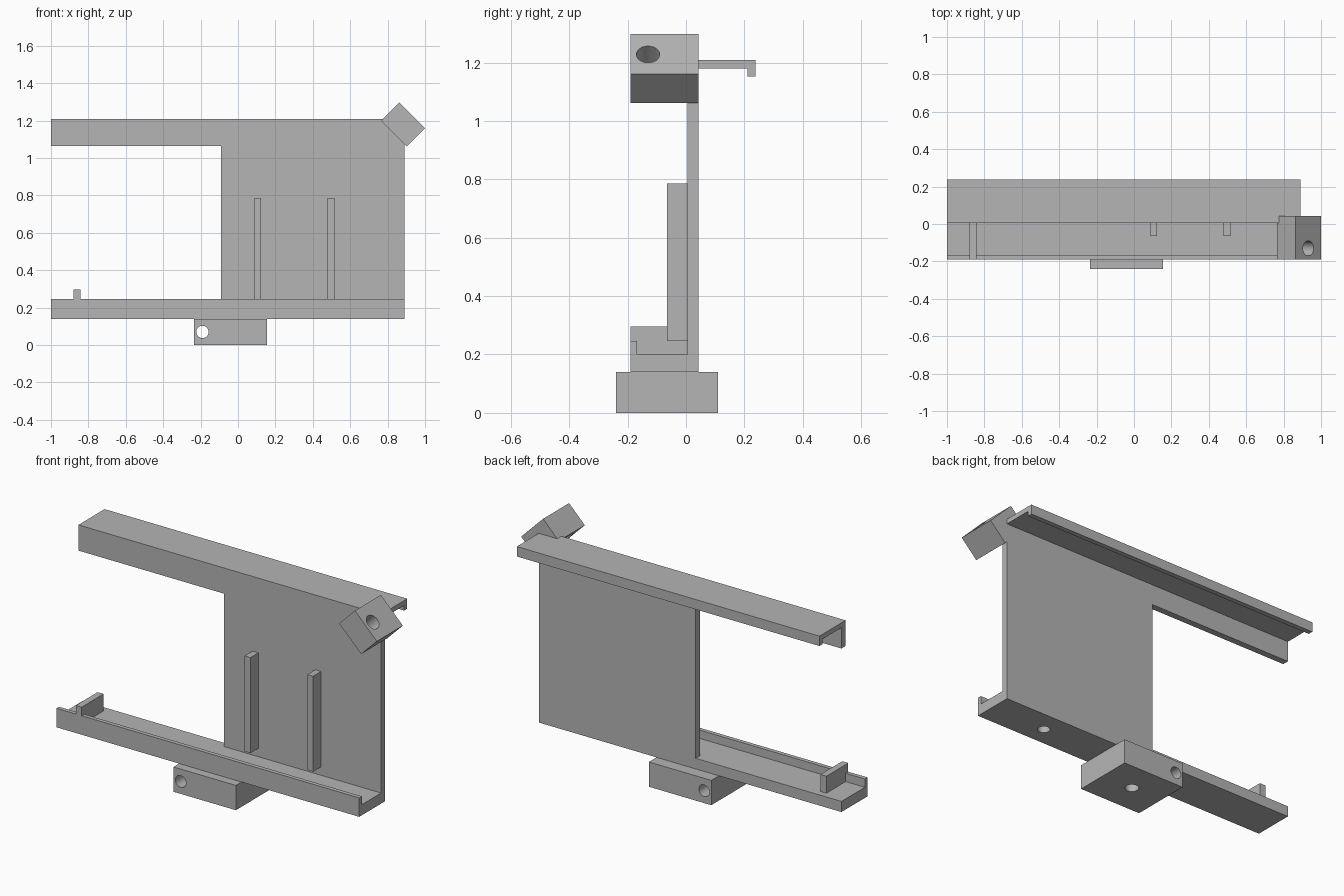
import bpy, bmesh
from math import pi
from mathutils import Vector, Matrix

cube = bpy.data.objects.get("Cube")
if cube:
    bpy.data.objects.remove(cube, do_unlink=True)

grey = bpy.data.materials.new("plain_grey")
grey.use_nodes = True
grey.diffuse_color = (0.46, 0.46, 0.46, 1)
grey.node_tree.nodes["Principled BSDF"].inputs["Base Color"].default_value = grey.diffuse_color


def finish(name, bm):
    """Turn a bmesh into a named grey object."""
    bmesh.ops.recalc_face_normals(bm, faces=bm.faces)
    mesh = bpy.data.meshes.new(name)
    bm.to_mesh(mesh)
    bm.free()
    mesh.materials.append(grey)
    obj = bpy.data.objects.new(name, mesh)
    bpy.context.collection.objects.link(obj)
    return obj


def extrude(name, points, depth):
    """Close a flat outline and pull it along a vector."""
    bm = bmesh.new()
    face = bm.faces.new([bm.verts.new(p) for p in points])
    result = bmesh.ops.extrude_face_region(bm, geom=[face])
    verts = [v for v in result["geom"] if isinstance(v, bmesh.types.BMVert)]
    bmesh.ops.translate(bm, verts=verts, vec=depth)
    return finish(name, bm)


def rail(name, profile, x0, x1):
    return extrude(name, [(x0, y, z) for y, z in profile], (x1 - x0, 0, 0))


def box(name, x0, x1, y0, y1, z0, z1):
    return rail(name, [(y0, z0), (y1, z0), (y1, z1), (y0, z1)], x0, x1)


def drill(obj, centre, axis, radius, length):
    """Cut a round hole centred on a point along an axis."""
    turn = Vector((0, 0, 1)).rotation_difference(Vector(axis)).to_matrix().to_4x4()
    bm = bmesh.new()
    bmesh.ops.create_cone(bm, cap_ends=True, segments=40, radius1=radius, radius2=radius,
                          depth=length, matrix=Matrix.Translation(centre) @ turn)
    cutter = finish("hole_cutter", bm)
    cutter.hide_render = True
    mod = obj.modifiers.new("hole", "BOOLEAN")
    mod.operation, mod.solver, mod.object = "DIFFERENCE", "EXACT", cutter
    bpy.ops.object.select_all(action="DESELECT")
    bpy.context.view_layer.objects.active = obj
    obj.select_set(True)
    bpy.ops.object.modifier_apply(modifier=mod.name)
    bpy.data.objects.remove(cutter, do_unlink=True)
    bpy.ops.object.shade_smooth_by_angle(angle=pi / 6)


LEFT, RIGHT = 0.89, -1.0
FRONT, FACE, BACK = -0.19, 0.005, 0.042

# Bottom tray with a raised front lip and a blind hole underneath
tray = rail("bottom_tray", [(FRONT, 0.14), (BACK, 0.14), (BACK, 0.2),
                            (-0.167, 0.2), (-0.167, 0.247), (FRONT, 0.247)], RIGHT, LEFT)
drill(tray, (0.54, -0.08, 0.14), (0, 0, 1), 0.032, 0.09)

# Upright panel and the hooked rail along its top
box("back_panel", -0.09, LEFT, FACE, BACK, 0.2, 1.063)
rail("top_rail", [(FACE, 1.063), (BACK, 1.063), (BACK, 1.18), (0.21, 1.18),
                  (0.21, 1.152), (0.238, 1.152), (0.238, 1.208), (FACE, 1.208)], RIGHT, LEFT)

# Two upright ribs on the panel, and the stop at the end of the tray
for number, x in enumerate((0.105, 0.497), 1):
    box(f"panel_rib_{number}", x - 0.018, x + 0.018, -0.065, FACE, 0.247, 0.786)
box("tray_stop", -0.88, -0.843, FRONT, FACE, 0.2, 0.296)

# Mounting block below the tray with crossing holes
block = box("mounting_block", -0.235, 0.155, -0.24, 0.11, 0, 0.14)
drill(block, (-0.19, -0.065, 0.07), (0, 1, 0), 0.033, 1)
drill(block, (-0.04, -0.065, 0), (0, 0, 1), 0.036, 0.24)

# Tilted corner block, bored along its slope
corner = extrude("tilted_corner_block",
                 [(x, FRONT, z) for x, z in ((0.765, 1.198), (0.863, 1.297), (1.0, 1.16), (0.902, 1.062))],
                 (0, BACK - FRONT, 0))
drill(corner, (0.932, -0.13, 1.228), (1, 0, 1), 0.04, 0.5)
